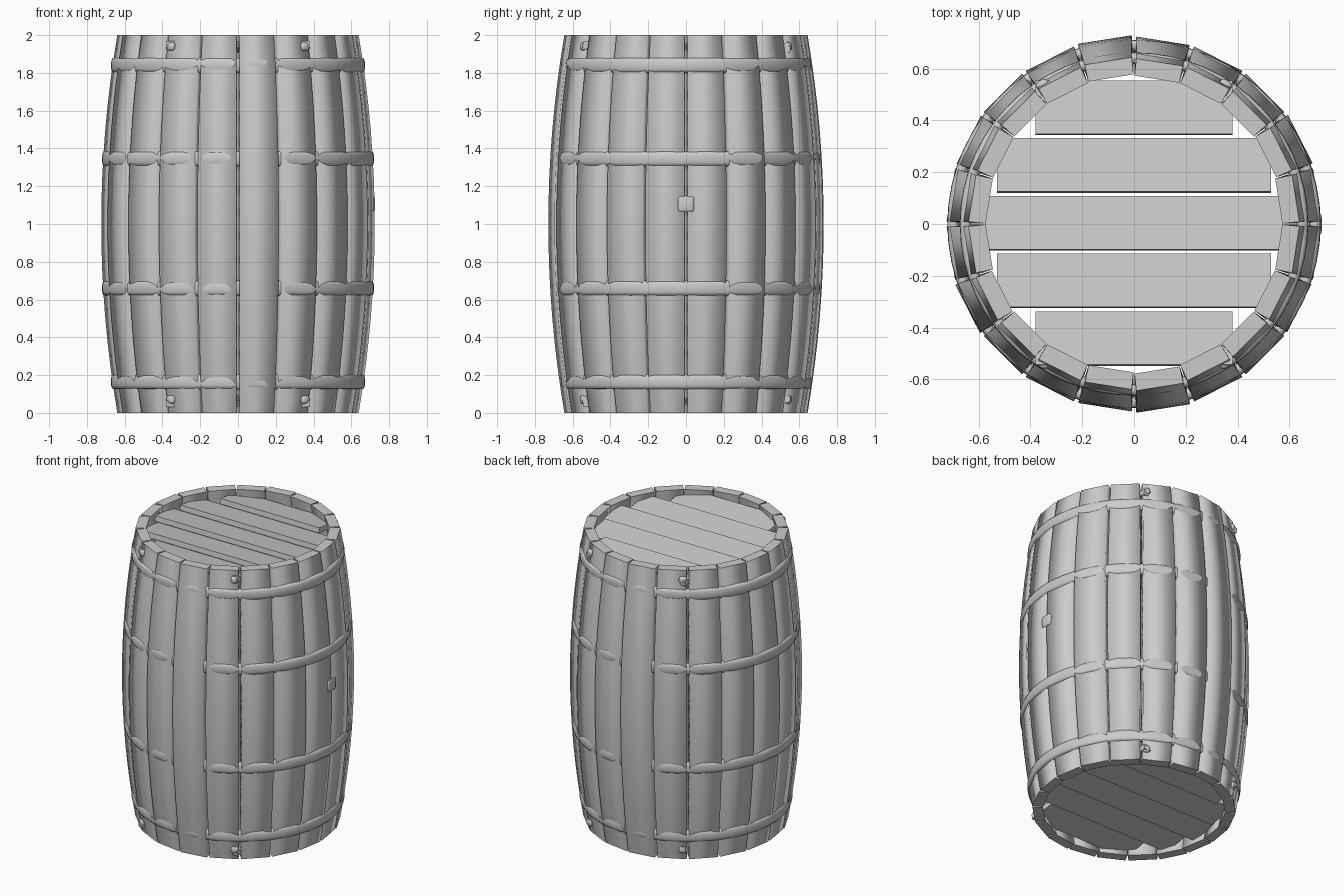
import bpy, bmesh, math
from mathutils import Matrix, Vector

cube = bpy.data.objects.get("Cube")
if cube:
    bpy.data.objects.remove(cube, do_unlink=True)

GREY = (0.6, 0.6, 0.6, 1.0)
mat = bpy.data.materials.new("plain_grey")
mat.use_nodes = True
mat.diffuse_color = GREY
mat.node_tree.nodes["Principled BSDF"].inputs["Base Color"].default_value = GREY

STAVES = 20
STEP = math.tau / STAVES


def finish(bm, name, smooth_angle=35):
    bmesh.ops.recalc_face_normals(bm, faces=bm.faces)
    mesh = bpy.data.meshes.new(name)
    bm.to_mesh(mesh)
    bm.free()
    mesh.materials.append(mat)
    obj = bpy.data.objects.new(name, mesh)
    bpy.context.collection.objects.link(obj)
    if smooth_angle:
        bpy.ops.object.select_all(action='DESELECT')
        obj.select_set(True)
        bpy.context.view_layer.objects.active = obj
        bpy.ops.object.shade_smooth_by_angle(angle=math.radians(smooth_angle))
    return obj


def outer_radius(z):
    return 0.724 - 0.085 * (z - 1) ** 2


def loft(bm, rings, closed):
    """Skin a list of equal vertex loops; cap the ends when not closed."""
    n = len(rings[0])
    pairs = list(zip(rings, rings[1:] + rings[:1])) if closed else list(zip(rings, rings[1:]))
    for a, b in pairs:
        for i in range(n):
            j = (i + 1) % n
            bm.faces.new((a[i], a[j], b[j], b[i]))
    if not closed:
        bm.faces.new(rings[0])
        bm.faces.new(rings[-1])


# Bowed staves with wedge gaps and softly shaded sides; a few stand slightly proud
def stave(index):
    mid = (index + 0.5) * STEP
    proud = 0.005 if index % 10 in (1, 5) else 0.0
    bm = bmesh.new()
    rings = []
    for k in range(17):
        z = k / 8
        ro = outer_radius(z) + proud
        ri = ro - 0.066
        ho, hi = STEP / 2 - 0.009 / ro, STEP / 2 - 0.002 / ri
        corners = ((ro, -ho), (ro, ho), (ri, hi), (ri, -hi))
        rings.append([bm.verts.new((r * math.cos(mid + a), r * math.sin(mid + a), z))
                      for r, a in corners])
    loft(bm, rings, False)
    mesh = finish(bm, f"stave_{index + 1}", 120).data
    # Keep the sawn ends crisp
    for poly in mesh.polygons:
        poly.use_smooth = abs(poly.normal.z) < 0.9
    for edge in mesh.edges:
        a, b = (mesh.vertices[v].co.z for v in edge.vertices)
        if abs(a - b) < 0.001 and (a < 0.001 or a > 1.999):
            edge.use_edge_sharp = True


for i in range(STAVES):
    stave(i)


# Half-sunken hoops with a blunt section, slightly wider from side to side
def hoop(name, z, extra):
    bm = bmesh.new()
    rings = []
    core = outer_radius(z) - 0.021 + extra
    for k in range(STAVES * 3):
        a = k * math.tau / (STAVES * 3)
        centre = core + 0.005 * math.cos(2 * a)
        ring = []
        for s in range(12):
            t = s * math.tau / 12
            c = math.cos(t)
            r = centre + 0.022 * math.copysign(math.sqrt(abs(c)), c)
            ring.append(bm.verts.new((r * math.cos(a), r * math.sin(a), z + 0.04 * math.sin(t))))
        rings.append(ring)
    loft(bm, rings, True)
    finish(bm, name, 60)


hoop("bottom_hoop", 0.165, 0.003)
hoop("lower_hoop", 0.66, 0.001)
hoop("upper_hoop", 1.345, 0.001)
hoop("top_hoop", 1.84, 0.003)


# Slightly tilted planks closing both ends
def plank(name, y, half, z, tilt):
    bm = bmesh.new()
    m = (Matrix.Translation((0, y, z)) @ Matrix.Rotation(math.radians(tilt), 4, 'X')
         @ Matrix.Diagonal((2 * half, 0.208, 0.035, 1)))
    bmesh.ops.create_cube(bm, size=1, matrix=m)
    finish(bm, name, 0)


for side, z, tilt in (("top", 1.937, -8), ("bottom", 0.063, 8)):
    for k, half in enumerate((0.38, 0.53, 0.575, 0.53, 0.38)):
        plank(f"{side}_plank_{k + 1}", 0.003 + (k - 2) * 0.223, half, z, tilt)


# Rounded blocks: pegs near the rims and one bung
def knob(name, angle, radius, z, size, bevel):
    bm = bmesh.new()
    m = (Matrix.Rotation(angle, 4, 'Z') @ Matrix.Translation((radius, 0, z))
         @ Matrix.Diagonal(Vector(size + (1,))))
    bmesh.ops.create_cube(bm, size=1, matrix=m)
    bmesh.ops.bevel(bm, geom=bm.edges[:], offset=bevel, segments=3, profile=0.5, affect='EDGES')
    finish(bm, name)


for side, z in (("top", 1.94), ("bottom", 0.07)):
    for k, sx in enumerate((1, -1)):
        for j, sy in enumerate((1, -1)):
            angle = math.atan2(sy * 0.54, sx * 0.355)
            knob(f"{side}_peg_{2 * k + j + 1}", angle, 0.627, z, (0.07, 0.05, 0.045), 0.016)
knob("bung", 0, 0.696, 1.105, (0.06, 0.09, 0.09), 0.018)
